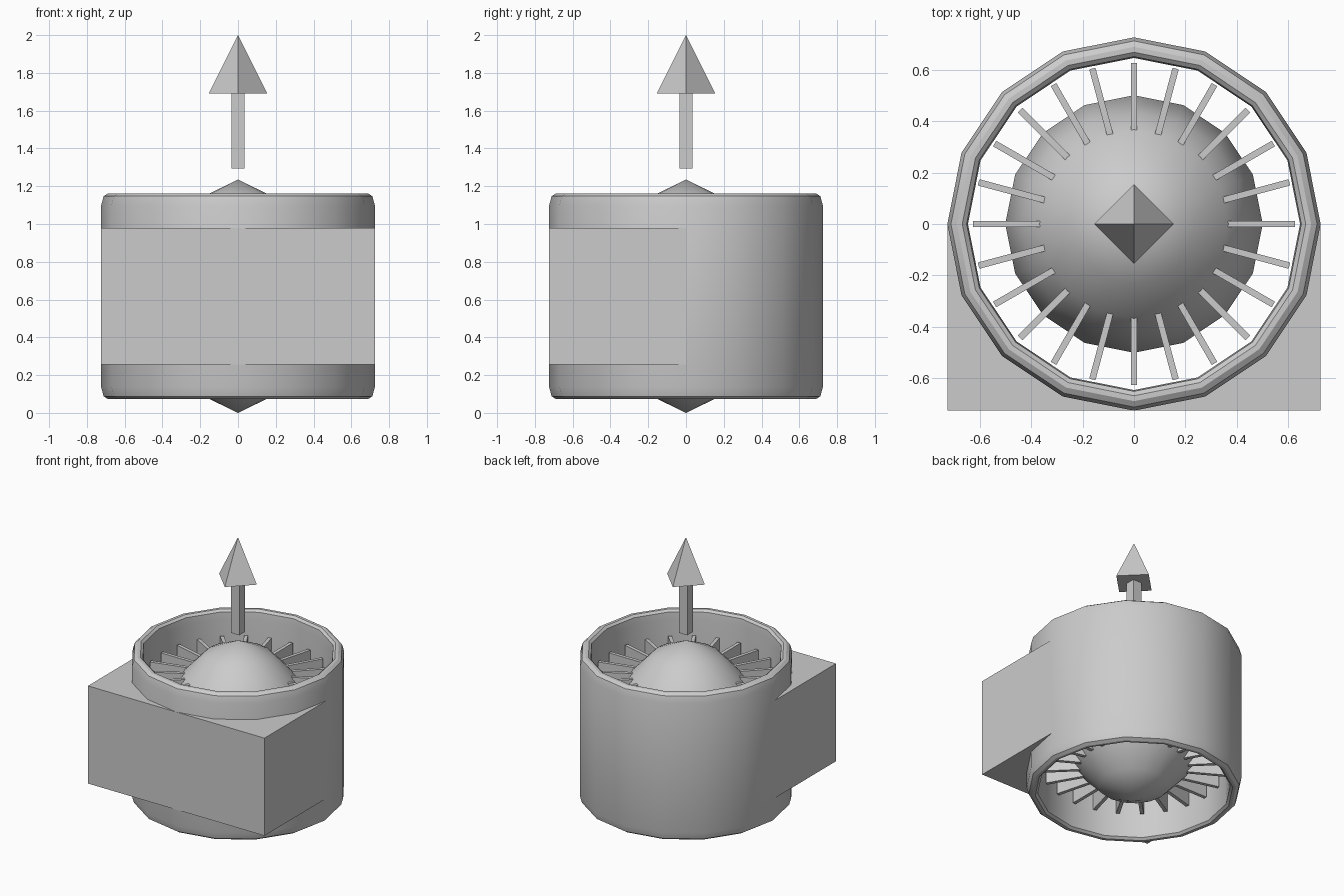
import bpy, bmesh
from math import sin, cos, pi, radians
from mathutils import Matrix

if "Cube" in bpy.data.objects:
    bpy.data.objects.remove(bpy.data.objects["Cube"])

SIDES = 16
MID = 0.6175          # height of the fan's mid plane


def finish(name, bm, smooth=False):
    bmesh.ops.remove_doubles(bm, verts=bm.verts, dist=1e-5)
    bmesh.ops.recalc_face_normals(bm, faces=bm.faces)
    me = bpy.data.meshes.new(name)
    bm.to_mesh(me)
    bm.free()
    ob = bpy.data.objects.new(name, me)
    bpy.context.collection.objects.link(ob)
    if smooth:
        bpy.ops.object.select_all(action='DESELECT')
        ob.select_set(True)
        bpy.context.view_layer.objects.active = ob
        bpy.ops.object.shade_smooth_by_angle(angle=radians(30))
    return ob


def lathe(name, profile, closed):
    """Spin an (r, z) profile around z."""
    bm = bmesh.new()
    vs = [bm.verts.new((r, 0, z)) for r, z in profile]
    es = [bm.edges.new(p) for p in zip(vs, vs[1:])]
    if closed:
        es.append(bm.edges.new((vs[-1], vs[0])))
    bmesh.ops.spin(bm, geom=vs + es, cent=(0, 0, 0), axis=(0, 0, 1),
                   angle=2 * pi, steps=SIDES, use_merge=True)
    return finish(name, bm, True)


def mirrored(half):
    """Mirror an (r, height above mid plane) profile below the mid plane."""
    return [(r, MID + h) for r, h in half] + [(r, MID - h) for r, h in reversed(half) if h > 0]


def box(bm, x, y, z, rot=0):
    sx, sy, sz = x[1] - x[0], y[1] - y[0], z[1] - z[0]
    m = (Matrix.Rotation(rot, 4, 'Z')
         @ Matrix.Translation((sum(x) / 2, sum(y) / 2, sum(z) / 2))
         @ Matrix.Diagonal((sx, sy, sz, 1)))
    bmesh.ops.create_cube(bm, size=1, matrix=m)


# Duct: thick tube with rounded lips
outer = [(0.688, 0.545), (0.711, 0.53), (0.725, 0.48)]
inner = [(0.645, 0.48), (0.65, 0.53), (0.667, 0.545)]
low = lambda pts: [(r, MID - h) for r, h in reversed(pts)]
high = lambda pts: [(r, MID + h) for r, h in pts]
lathe("duct", high(outer) + low(outer) + low(inner) + high(inner), True)

# Hub: low dome above and below
lathe("hub", mirrored([(0, 0.6175), (0.235, 0.503), (0.365, 0.365),
                       (0.435, 0.27), (0.5, 0)]), False)

# Radial blades
bm = bmesh.new()
for i in range(24):
    box(bm, (0.35, 0.625), (-0.0125, 0.0125), (0.255, 0.98), i * pi / 12)
finish("blades", bm)

# Square mount filling the two front corners around the duct
bm = bmesh.new()
R = 0.725
for s in (-1, 1):
    arc = [(s * R * sin(a), -R * cos(a)) for a in (2 * pi * k / SIDES for k in range(5))]
    f = bm.faces.new([bm.verts.new((x, y, 0.255)) for x, y in arc + [(s * R, -R)]])
    ext = bmesh.ops.extrude_face_region(bm, geom=[f], use_keep_orig=True)["geom"]
    bmesh.ops.translate(bm, vec=(0, 0, 0.725),
                        verts=[v for v in ext if isinstance(v, bmesh.types.BMVert)])
finish("mount", bm)

# Airflow arrow: square shaft and four-sided head
bm = bmesh.new()
box(bm, (-0.035, 0.035), (-0.035, 0.035), (1.295, 1.69))
finish("arrow_shaft", bm)
bm = bmesh.new()
bmesh.ops.create_cone(bm, cap_ends=True, segments=4, radius1=0.155, radius2=0, depth=0.31,
                      matrix=Matrix.Translation((0, 0, 1.845)))
finish("arrow_head", bm)
